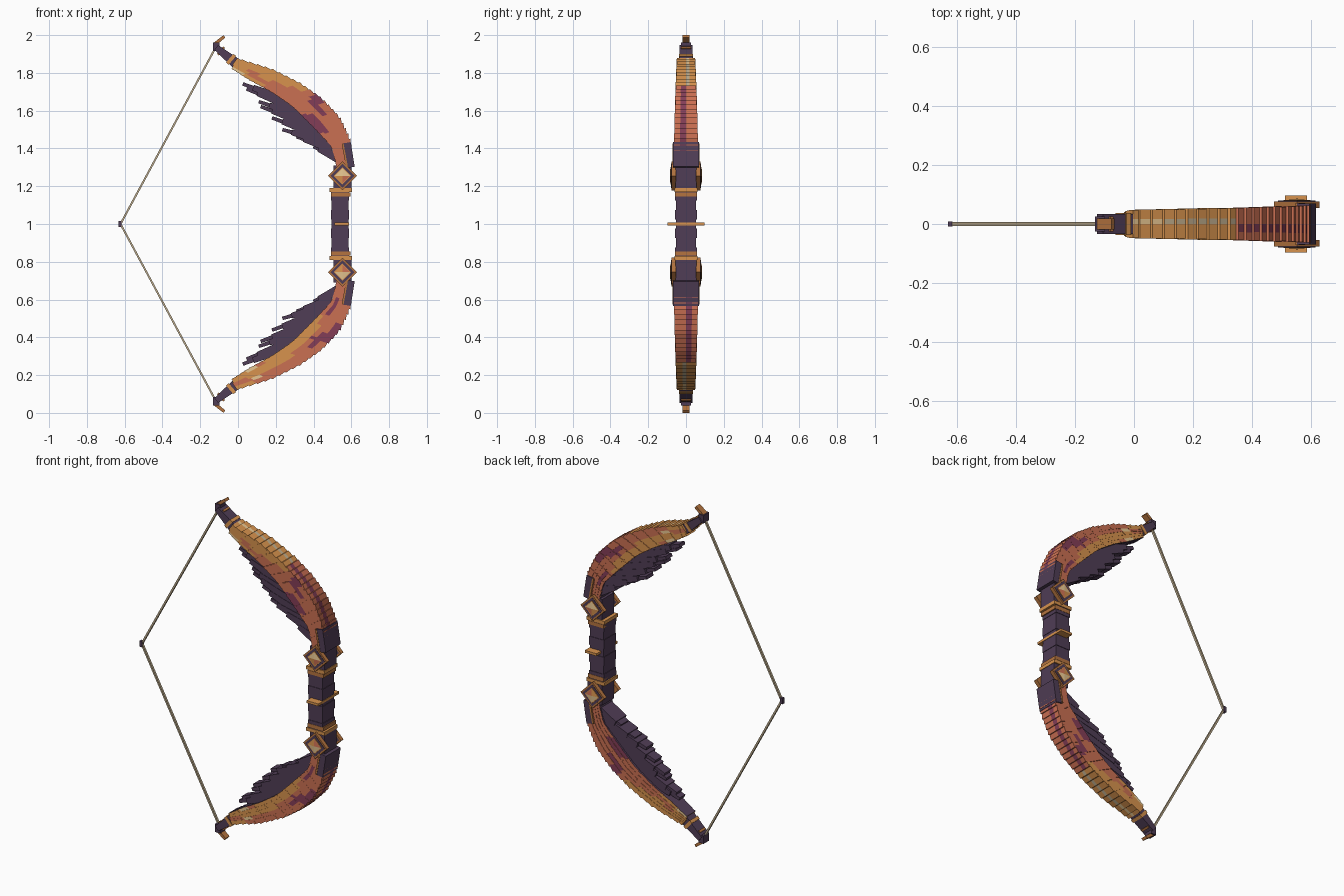
import bpy, bmesh, math, random
from mathutils import Vector, Matrix

old = bpy.data.objects.get("Cube")
if old:
    bpy.data.objects.remove(old)

COLOURS = {
    "dark_purple": (0.080, 0.047, 0.092),
    "gold": (0.68, 0.29, 0.075),
    "coral": (0.59, 0.16, 0.085),
    "magenta": (0.23, 0.048, 0.095),
    "bronze": (0.46, 0.175, 0.05),
    "cream": (0.85, 0.60, 0.30),
    "string_tan": (0.52, 0.42, 0.27),
}
NAMES = list(COLOURS)
MATS = []
for name, rgb in COLOURS.items():
    m = bpy.data.materials.new(name)
    m.use_nodes = True
    m.diffuse_color = (*rgb, 1)
    bsdf = m.node_tree.nodes["Principled BSDF"]
    bsdf.inputs["Base Color"].default_value = (*rgb, 1)
    bsdf.inputs["Roughness"].default_value = 0.8
    MATS.append(m)


def finish(bm, name, matrix=None):
    """Turn a bmesh into a named object with all materials."""
    bmesh.ops.recalc_face_normals(bm, faces=bm.faces[:])
    if matrix:
        bm.transform(matrix)
    me = bpy.data.meshes.new(name)
    bm.to_mesh(me)
    bm.free()
    for m in MATS:
        me.materials.append(m)
    ob = bpy.data.objects.new(name, me)
    bpy.context.collection.objects.link(ob)


def slab(bm, pts, ys, colour):
    """Extrude an xz outline through the y stations; colour is a name or
    a function of (side, edge, slice)."""
    pick = colour if callable(colour) else (lambda *a: colour)
    rings = [[bm.verts.new((p[0], y, p[1])) for p in pts] for y in ys]
    n = len(pts)

    def face(vs, *key):
        bm.faces.new(vs).material_index = NAMES.index(pick(*key))
    face(rings[0], "front", 0, 0)
    face(rings[-1], "back", 0, 0)
    for s in range(len(ys) - 1):
        for e in range(n):
            f = (e + 1) % n
            face((rings[s][e], rings[s][f], rings[s + 1][f], rings[s + 1][e]), "rim", e, s)


def beam(bm, a, b, wa, wb, hw, colour):
    """A bar from a to b in the xz plane, with tapering thickness."""
    a, b = Vector(a), Vector(b)
    d = (b - a).normalized()
    n = Vector((-d.y, d.x))
    slab(bm, [a + n * wa, b + n * wb, b - n * wb, a - n * wa], (-hw, hw), colour)


def block(bm, x0, x1, z0, z1, hw, colour):
    slab(bm, [(x0, z0), (x1, z0), (x1, z1), (x0, z1)], (-hw, hw), colour)


# Outer and inner outline of the feathered limb, root to tip
OUTER = [(.60, 1.31), (.587, 1.445), (.53, 1.565), (.435, 1.665), (.32, 1.745), (.165, 1.82), (-.01, 1.87)]
INNER = [(.53, 1.28), (.50, 1.41), (.40, 1.515), (.29, 1.625), (.18, 1.70), (.06, 1.765), (-.04, 1.83)]
ROWS = ((0, .24), (.2, .44), (.4, .64), (.6, .84), (.8, 1.0))

# Painted streaks per row: (from, to, colour) along the limb, coral elsewhere
STREAKS = {
    "front": [
        [(.55, 1, "gold"), (.45, .50, "magenta")],
        [(.64, 1, "gold"), (.40, .50, "magenta")],
        [(.74, .82, "gold"), (.92, 1, "gold")],
        [(.84, .96, "gold"), (.28, .40, "magenta")],
        [(.88, .95, "cream"), (.74, .88, "gold"), (.26, .43, "magenta")],
    ],
    "back": [
        [(.28, .42, "magenta"), (.90, 1, "gold")],
        [(.36, .50, "magenta"), (.82, .88, "cream")],
        [(.58, .92, "gold"), (.40, .46, "magenta")],
        [(.36, .96, "gold"), (.16, .24, "magenta")],
        [(.26, .74, "gold"), (.80, .86, "cream"), (.86, 1, "gold")],
    ],
}


def along(line, t):
    s = min(max(t, 0), 1) * (len(line) - 1)
    i = min(int(s), len(line) - 2)
    return Vector(line[i]).lerp(Vector(line[i + 1]), s - i)


def limb_point(t, f):
    return along(OUTER, t).lerp(along(INNER, t), f)


def feather_colour(row, t):
    """Painting rule for one shingle of one row."""
    def rule(side, edge, s):
        if side in STREAKS:
            for lo, hi, col in STREAKS[side][row]:
                if lo < t <= hi:
                    return col
            return "coral"
        if row == 0 and edge == 0:
            if s == 1 and t < .64:
                return "magenta"
            if s == 2 and t > .65:
                return "cream" if t > .9 else "string_tan"
        if row == len(ROWS) - 1 and edge == 2:
            return "dark_purple"
        return "gold" if t > .65 else "coral"
    return rule


def diamond(bm, c, y, sign):
    """Stacked square badge standing on its corner, with a low pyramid."""
    def outline(r):
        return [(c[0] + r, c[1]), (c[0], c[1] + r), (c[0] - r, c[1]), (c[0], c[1] - r)]
    for r, depth, col in ((.077, .023, "bronze"), (.064, .025, "dark_purple"), (.046, .028, "gold")):
        slab(bm, outline(r), (y * sign, (y + depth) * sign), col)
    base = [bm.verts.new((p[0], (y + .029) * sign, p[1])) for p in outline(.040)]
    top = bm.verts.new((c[0], (y + .032) * sign, c[1]))
    for i, col in enumerate(("cream", "cream", "gold", "coral")):
        f = bm.faces.new((base[i], base[(i + 1) % 4], top))
        f.material_index = NAMES.index(col)
    bm.faces.new(base[::-1]).material_index = NAMES.index("cream")


def build_limb(prefix, M):
    # Overlapping shingles in rows, with ragged ends to the painted streaks
    random.seed(4)
    count = 26
    bm = bmesh.new()
    for row, (f0, f1) in enumerate(ROWS):
        for i in range(count):
            t0 = i / count - row * .008
            t1 = t0 + 1.45 / count
            hw = .066 - .018 * t0 - .0018 * row - .0015 * (i % 2)
            flare = (along(OUTER, t1) - along(INNER, t1)).normalized() * .012
            end0, end1 = limb_point(t1, f0), limb_point(t1, f1)
            if row == 0:
                end0 += flare
            if row == len(ROWS) - 1:
                end1 -= flare * .4
            pts = [limb_point(t0, f0), end0, end1, limb_point(t0, f1)]
            tone = min(max(t0 + .02 + random.uniform(-.03, .03), .01), 1)
            slab(bm, pts, (-hw, -.5 * hw, 0, .35 * hw, hw), feather_colour(row, tone))
    finish(bm, prefix + "_feathers", M)

    # Long dark feathers fanning from the inner edge
    bm = bmesh.new()
    fan = [((.30, 1.64), (.025, 1.742)), ((.34, 1.60), (.045, 1.715)), ((.39, 1.55), (.11, 1.648)),
           ((.42, 1.51), (.12, 1.622)), ((.45, 1.465), (.18, 1.562)), ((.48, 1.43), (.235, 1.50)),
           ((.50, 1.40), (.31, 1.462)), ((.53, 1.35), (.40, 1.41))]
    for k, (a, b) in enumerate(fan):
        a, b = Vector(a), Vector(b)
        hw = .036 + .002 * k
        beam(bm, a, a.lerp(b, .8), .027, .015, hw, "dark_purple")
        beam(bm, a, b, .016, .009, hw * .7, "dark_purple")
    finish(bm, prefix + "_dark_feathers", M)

    # Dark elbow: core block and outer plate with bronze edging
    bm = bmesh.new()
    block(bm, .505, .60, 1.18, 1.31, .055, "dark_purple")
    beam(bm, (.598, 1.30), (.575, 1.43), .02, .022, .069, "dark_purple")
    beam(bm, (.578, 1.297), (.554, 1.425), .005, .005, .071, "bronze")
    finish(bm, prefix + "_elbow", M)

    # Diamond badges on both faces
    bm = bmesh.new()
    for sign in (-1, 1):
        diamond(bm, (.553, 1.255), .054, sign)
    finish(bm, prefix + "_badges", M)

    # Collars next to the grip
    bm = bmesh.new()
    block(bm, .485, .603, 1.17, 1.19, .062, "gold")
    block(bm, .493, .595, 1.145, 1.166, .0585, "bronze")
    finish(bm, prefix + "_collars", M)

    # Slim limb end, bands, string nock and curled tip
    bm = bmesh.new()
    beam(bm, (-.01, 1.85), (-.115, 1.935), .028, .016, .034, "dark_purple")
    beam(bm, (-.03, 1.866), (-.044, 1.878), .031, .029, .037, "gold")
    beam(bm, (-.085, 1.912), (-.095, 1.92), .026, .025, .026, "bronze")
    block(bm, -.132, -.098, 1.915, 1.962, .026, "dark_purple")
    beam(bm, (-.12, 1.955), (-.072, 1.993), .009, .008, .018, "bronze")
    finish(bm, prefix + "_tip", M)


build_limb("upper_limb", Matrix.Identity(4))
turn = Matrix.Translation((0, 0, 2)) @ Matrix.Rotation(math.pi, 4, "X")
build_limb("lower_limb", turn)

# Grip wrapped in stacked bands
bm = bmesh.new()
for i in range(7):
    z = .825 + i * .05
    inset = .003 * (i % 2)
    block(bm, .493 + inset, .588 - inset, z, z + .05, .057 - inset, "dark_purple")
finish(bm, "grip")

# Arrow rest
bm = bmesh.new()
block(bm, .512, .588, .993, 1.007, .097, "gold")
finish(bm, "arrow_rest")

# Drawn string and its centre knot
bm = bmesh.new()
for z in (1.935, .065):
    beam(bm, (-.622, 1), (-.118, z), .005, .005, .0065, "string_tan")
finish(bm, "string")

bm = bmesh.new()
block(bm, -.632, -.616, .983, 1.017, .009, "dark_purple")
finish(bm, "string_knot")
